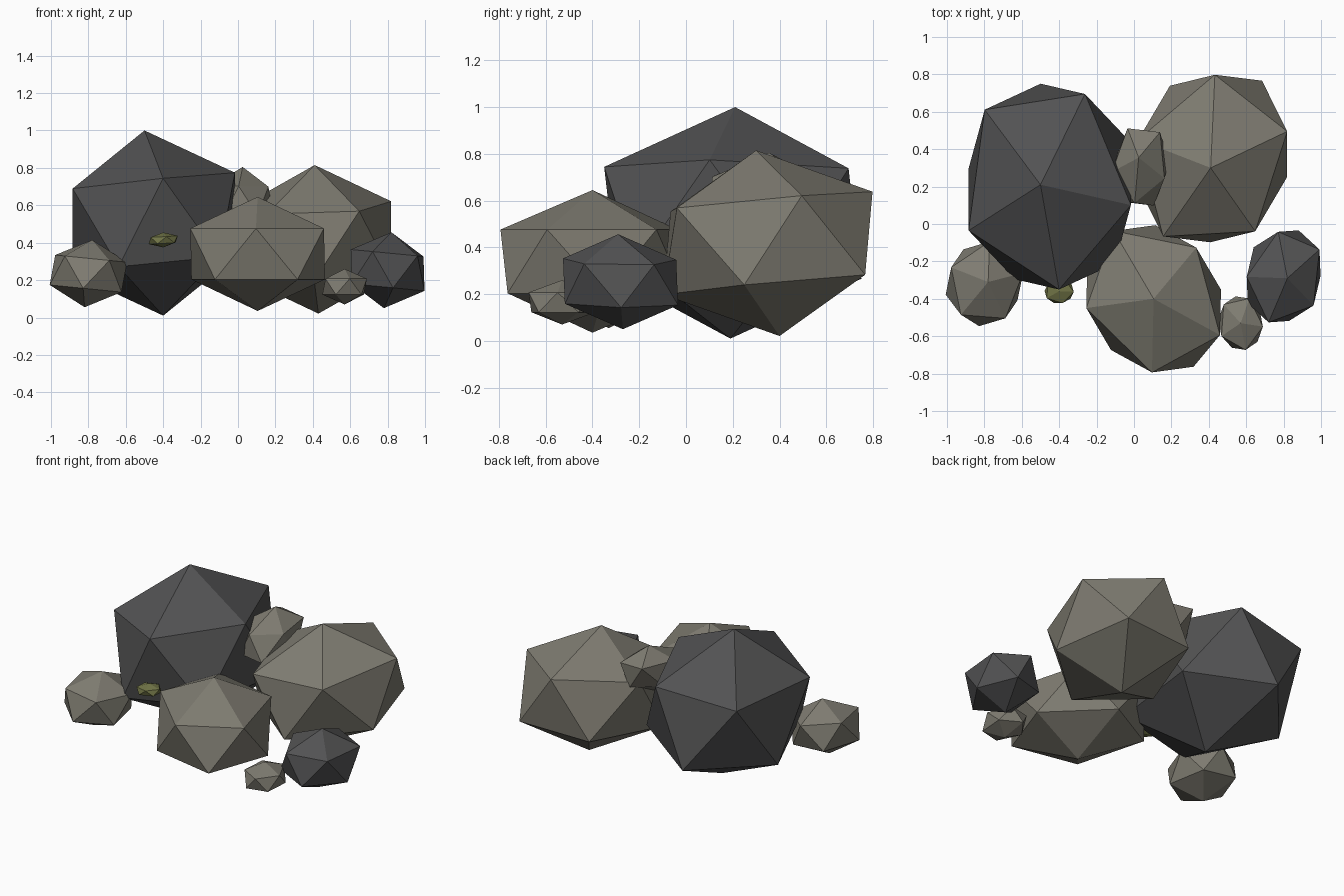
import bpy
import bmesh
from mathutils import Matrix

# Remove the default object
default_object = bpy.data.objects.get("Cube")
if default_object:
    bpy.data.objects.remove(default_object, do_unlink=True)


def make_material(name, colour):
    material = bpy.data.materials.new(name)
    material.use_nodes = True
    rgba = (*colour, 1.0)
    material.diffuse_color = rgba
    shader = material.node_tree.nodes["Principled BSDF"]
    shader.inputs["Base Color"].default_value = rgba
    shader.inputs["Roughness"].default_value = 0.9
    return material


pale_stone = make_material("pale_stone", (0.21, 0.2, 0.165))
dark_stone = make_material("dark_stone", (0.085, 0.085, 0.087))
moss_green = make_material("moss_green", (0.16, 0.17, 0.06))


def make_rock(name, material, centre, front_axis, side_axis, top_axis):
    """Faceted stone: a twenty-sided ball stretched along three leaning axes."""
    shape = Matrix((front_axis, side_axis, top_axis)).transposed()
    mesh = bpy.data.meshes.new(name)
    bm = bmesh.new()
    bmesh.ops.create_icosphere(bm, subdivisions=1, radius=1.0)
    bmesh.ops.transform(bm, matrix=shape.to_4x4(), verts=bm.verts)
    bmesh.ops.recalc_face_normals(bm, faces=bm.faces)
    bm.to_mesh(mesh)
    bm.free()
    mesh.materials.append(material)
    rock = bpy.data.objects.new(name, mesh)
    rock.location = centre
    bpy.context.collection.objects.link(rock)
    return rock


# Large boulders
make_rock("large_dark_boulder", dark_stone, centre=(-0.45, 0.2, 0.505),
          front_axis=(0.08, -0.62, 0.02), side_axis=(0.51, 0.08, 0.05),
          top_axis=(-0.05, 0.01, 0.495))
make_rock("large_pale_boulder", pale_stone, centre=(0.42, 0.35, 0.418),
          front_axis=(0.26, -0.41, -0.03), side_axis=(0.39, 0.33, 0.04),
          top_axis=(-0.01, -0.05, 0.397))
make_rock("front_pale_boulder", pale_stone, centre=(0.105, -0.4, 0.34),
          front_axis=(-0.01, -0.44, 0), side_axis=(0.42, -0.085, 0),
          top_axis=(0, 0, 0.305))

# Medium stones around the boulders
make_rock("left_side_dark_stone", dark_stone, centre=(0.8, -0.28, 0.253),
          front_axis=(-0.1, -0.27, 0.01), side_axis=(0.21, -0.09, -0.02),
          top_axis=(0.02, -0.01, 0.203))
make_rock("right_side_pale_stone", pale_stone, centre=(-0.8, -0.32, 0.235),
          front_axis=(-0.15, -0.19, 0.015), side_axis=(0.17, -0.16, -0.017),
          top_axis=(0.02, 0.01, 0.18))
make_rock("wedged_pale_stone", pale_stone, centre=(0.035, 0.305, 0.635),
          front_axis=(-0.03, -0.24, -0.01), side_axis=(0.165, -0.02, -0.01),
          top_axis=(-0.01, 0.05, 0.17))

# Small pebble and moss tuft
make_rock("small_pale_pebble", pale_stone, centre=(0.57, -0.53, 0.165),
          front_axis=(0.03, -0.16, 0), side_axis=(0.13, 0.03, 0),
          top_axis=(0, 0, 0.095))
make_rock("moss_tuft", moss_green, centre=(-0.4, -0.36, 0.415),
          front_axis=(0.02, -0.07, 0), side_axis=(0.085, 0.02, 0.005),
          top_axis=(0, 0, 0.04))
